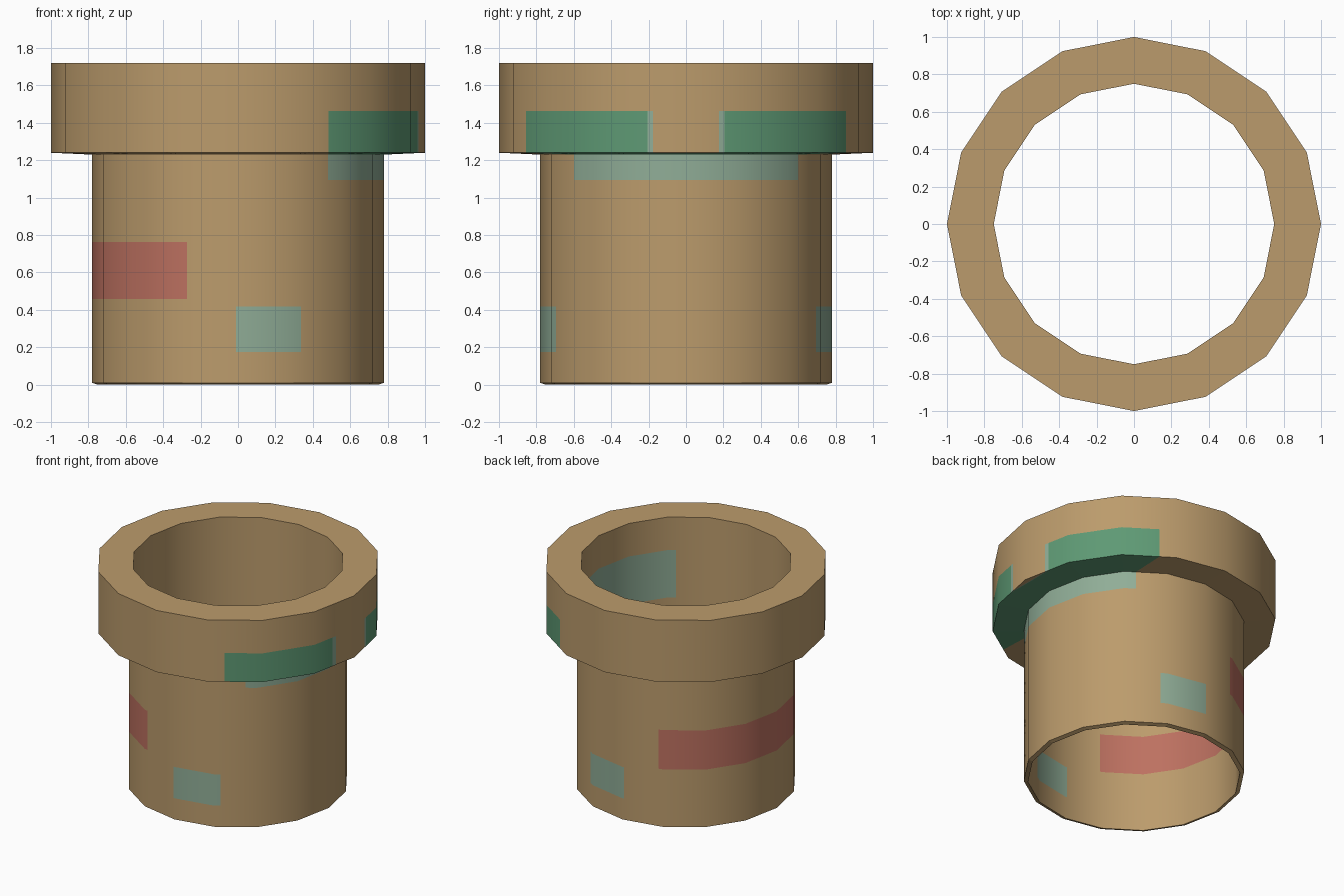
import bpy, bmesh
from math import cos, sin, tau
from mathutils import Vector

SIDES = 16

default = bpy.data.objects.get("Cube")
if default:
    bpy.data.objects.remove(default, do_unlink=True)


def make_material(name, colour):
    mat = bpy.data.materials.new(name)
    mat.use_nodes = True
    mat.diffuse_color = (*colour, 1)
    mat.node_tree.nodes["Principled BSDF"].inputs["Base Color"].default_value = (*colour, 1)
    return mat


MATERIALS = [
    make_material("tan", (0.50, 0.33, 0.15)),
    make_material("muted_red", (0.51, 0.165, 0.118)),
    make_material("pale_teal", (0.28, 0.42, 0.31)),
    make_material("green", (0.112, 0.32, 0.175)),
]
TAN, RED, TEAL, GREEN = range(4)


def revolve(name, profile, patches):
    """Spin a (radius, z) profile, then colour x/z rectangles through it."""
    bm = bmesh.new()
    rings = [[bm.verts.new((r * cos(tau * i / SIDES), r * sin(tau * i / SIDES), z))
              for i in range(SIDES)] for r, z in profile]
    for upper, lower in zip(rings, rings[1:]):
        for i in range(SIDES):
            k = (i + 1) % SIDES
            bm.faces.new((upper[i], lower[i], lower[k], upper[k]))

    # cut along the edges of every painted patch
    cuts = {(axis, p[1 + 2 * axis + end]) for p in patches for axis in (0, 1) for end in (0, 1)}
    for axis, value in sorted(cuts):
        normal = Vector((1, 0, 0)) if axis == 0 else Vector((0, 0, 1))
        bmesh.ops.bisect_plane(bm, geom=bm.verts[:] + bm.edges[:] + bm.faces[:],
                               dist=1e-5, plane_co=normal * value, plane_no=normal)
    for face in bm.faces:
        c = face.calc_center_median()
        face.smooth = True
        for colour, x0, x1, z0, z1 in patches:
            if x0 < c.x < x1 and z0 < c.z < z1:
                face.material_index = colour

    mesh = bpy.data.meshes.new(name)
    bm.to_mesh(mesh)
    bm.free()
    for mat in MATERIALS:
        mesh.materials.append(mat)

    # round shading on walls, flat shading on rims
    normals = [None] * len(mesh.loops)
    for poly in mesh.polygons:
        flat = poly.normal.copy()
        for li in poly.loop_indices:
            co = mesh.vertices[mesh.loops[li].vertex_index].co
            radial = Vector((co.x, co.y, 0)).normalized()
            wall = abs(flat.z) < 0.1
            normals[li] = (radial if radial.dot(flat) > 0 else -radial) if wall else flat
    mesh.normals_split_custom_set(normals)

    obj = bpy.data.objects.new(name, mesh)
    bpy.context.scene.collection.objects.link(obj)
    return obj


# Wide collar: top rim, outer wall and underside
revolve("collar", [(0.75, 1.72), (1, 1.72), (1, 1.24), (0.78, 1.23)],
        [(GREEN, 0.484, 0.959, 1.2, 1.463),
         (TEAL, 0.959, 0.965, 1.2, 1.463)])

# Pipe: outer wall, bottom rim and bore
revolve("pipe", [(0.78, 1.23), (0.78, 0.01), (0.75, 0), (0.75, 1.72)],
        [(RED, -1, -0.273, 0.457, 0.762),
         (TEAL, -0.012, 0.337, 0.174, 0.418),
         (TEAL, 0.482, 1, 1.094, 1.463)])
